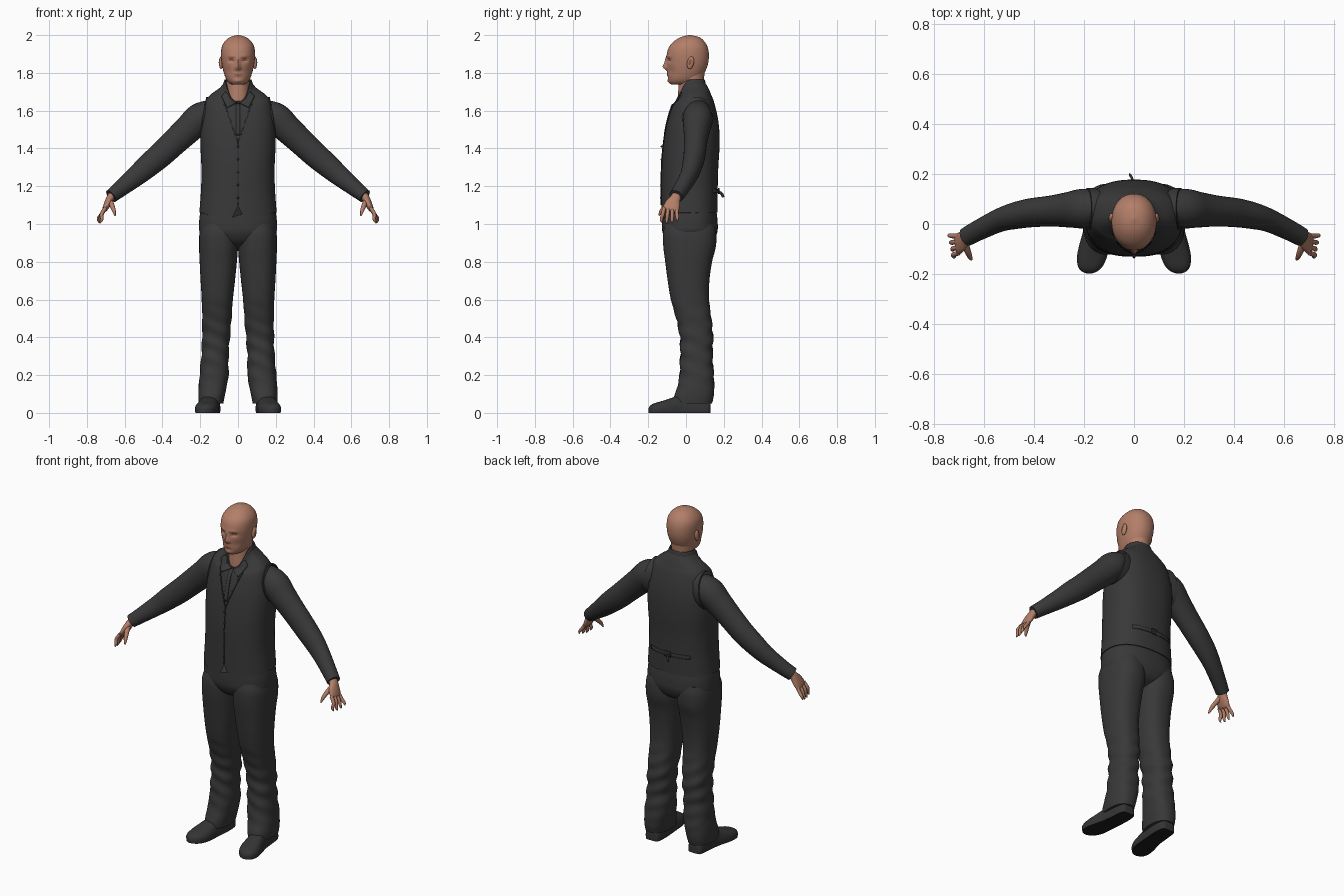
import bpy, bmesh, math
from mathutils import Vector
from mathutils.bvhtree import BVHTree

if "Cube" in bpy.data.objects:
    bpy.data.objects.remove(bpy.data.objects["Cube"])


def material(name, r, g, b):
    m = bpy.data.materials.new(name)
    m.diffuse_color = (r, g, b, 1)
    m.use_nodes = True
    m.node_tree.nodes["Principled BSDF"].inputs["Base Color"].default_value = m.diffuse_color
    return m


SKIN = material("skin", 0.45, 0.21, 0.14)
SHADE = material("eye_and_lip_skin", 0.25, 0.10, 0.07)
CLOTH = material("charcoal_cloth", 0.040, 0.040, 0.041)
TRIM = material("dark_trim", 0.025, 0.025, 0.026)
SHOE = material("shoe_leather", 0.035, 0.035, 0.036)
SOLE = material("shoe_sole", 0.012, 0.012, 0.012)


def finish(bm, name, mats, angle=50):
    bmesh.ops.recalc_face_normals(bm, faces=bm.faces)
    me = bpy.data.meshes.new(name)
    bm.to_mesh(me)
    bm.free()
    ob = bpy.data.objects.new(name, me)
    bpy.context.collection.objects.link(ob)
    for m in mats:
        me.materials.append(m)
    bpy.ops.object.select_all(action='DESELECT')
    ob.select_set(True)
    bpy.context.view_layer.objects.active = ob
    bpy.ops.object.shade_smooth_by_angle(angle=math.radians(angle))
    return ob


def spline(secs, k):
    """Smoothly fill in k steps between section tuples."""
    out = []
    for i in range(len(secs) - 1):
        p0, p1, p2 = secs[max(i - 1, 0)], secs[i], secs[i + 1]
        p3 = secs[min(i + 2, len(secs) - 1)]
        for j in range(k):
            t = j / k
            out.append(tuple(0.5 * (2 * b + (c - a) * t + (2 * a - 5 * b + 4 * c - d) * t * t
                                    + (3 * b - a - 3 * c + d) * t ** 3)
                             for a, b, c, d in zip(p0, p1, p2, p3)))
    return out + [secs[-1]]


def loft(name, rings, mats, tweak=None, rule=None, caps=True):
    bm = bmesh.new()
    vs = [[bm.verts.new(tweak(p) if tweak else p) for p in r] for r in rings]
    n = len(vs[0])
    for a, b in zip(vs, vs[1:]):
        for i in range(n):
            bm.faces.new((a[i], a[(i + 1) % n], b[(i + 1) % n], b[i]))
    if caps:
        bm.faces.new(vs[0])
        bm.faces.new(vs[-1])
    bmesh.ops.recalc_face_normals(bm, faces=bm.faces)
    if rule:
        for f in bm.faces:
            f.material_index = rule(f)
    return finish(bm, name, mats)


def spow(v, e):
    return math.copysign(abs(v) ** e, v)


def level_ring(z, x0, x1, yf, yb, dip=0, n=64, power=2.4):
    """Horizontal rounded ring; dip lowers its front."""
    pts = []
    for i in range(n):
        a = 2 * math.pi * i / n
        c, s = spow(math.cos(a), 2 / power), spow(math.sin(a), 2 / power)
        pts.append(Vector(((x0 + x1) / 2 + (x1 - x0) / 2 * c,
                           (yf + yb) / 2 + (yb - yf) / 2 * s, z - dip * max(0, -s) ** 2)))
    return pts


def body(name, secs, mats, k=5, power=2.4, n=64, **kw):
    """Sections are (z, half width, front y, back y, dip)."""
    return loft(name, [level_ring(z, -w, w, f, b, d, n, power)
                       for z, w, f, b, d in spline(secs, k)], mats, **kw)


def limb(name, secs, mats, side, k=5, n=32):
    """Tube through (x, y, z, radius in front plane, radius in depth)."""
    s = spline(secs, k)
    rings = []
    for i, (x, y, z, a, b) in enumerate(s):
        t = (Vector(s[min(i + 1, len(s) - 1)][:3]) - Vector(s[max(i - 1, 0)][:3])).normalized()
        u = t.cross(Vector((0, 1, 0))).normalized()
        v = u.cross(t)
        rings.append([Vector((x, y, z)) + u * a * math.cos(q) + v * b * math.sin(q)
                      for q in (2 * math.pi * j / n for j in range(n))])
    return loft(name, [[Vector((side * p.x, p.y, p.z)) for p in r] for r in rings], mats)


def ball(name, loc, size, mat, tilt=0):
    bm = bmesh.new()
    bmesh.ops.create_uvsphere(bm, u_segments=20, v_segments=12, radius=1)
    for v in bm.verts:
        v.co = Vector(a * b for a, b in zip(v.co, size))
    ob = finish(bm, name, [mat])
    ob.location, ob.rotation_euler = loc, (tilt, 0, 0)


# Head: lofted skull with face features pressed in and pulled out
BUMPS = [(0, 1.832, .012, .017, .022), (0, 1.862, .009, .022, .010), (.036, 1.868, .016, .010, -.011),
         (.032, 1.889, .022, .007, .004), (0, 1.788, .022, .005, .006), (0, 1.798, .022, .004, .003),
         (0, 1.757, .020, .010, .006), (.05, 1.81, .018, .02, -.004), (.013, 1.825, .007, .007, .006)]


def face(p):
    if p.y < 0.02:
        for x, z, sx, sz, amp in BUMPS:
            p.y -= amp * math.exp(-((abs(p.x) - x) / sx) ** 2 - ((p.z - z) / sz) ** 2)
    return p


def face_colour(f):
    c = f.calc_center_median()
    eye = ((abs(c.x) - .036) / .016) ** 2 + ((c.z - 1.868) / .006) ** 2 < 1
    lip = (c.x / .022) ** 2 + ((c.z - 1.793) / .004) ** 2 < 1
    return int(c.y < -.04 and (eye or lip))


body("head", [(1.738, .020, -.07, 0, 0), (1.742, .040, -.083, .04, 0), (1.762, .060, -.093, .07, 0),
              (1.80, .075, -.097, .098, 0), (1.85, .086, -.101, .117, 0), (1.90, .090, -.101, .121, 0),
              (1.94, .085, -.088, .113, 0), (1.97, .067, -.060, .094, 0), (1.99, .041, -.026, .068, 0),
              (2.0, .006, .014, .026, 0)], [SKIN, SHADE], k=8, n=96, power=2.15, tweak=face, rule=face_colour)
body("neck", [(1.58, .064, -.045, .088, 0), (1.66, .063, -.044, .09, 0), (1.72, .060, -.040, .092, 0),
              (1.80, .064, -.035, .098, 0)], [SKIN], power=2)


# Waistcoat with pointed front hem
def hem(p):
    if p.y < 0 and p.z < 1.2:
        ax = abs(p.x)
        d = .035 - ax / .042 * .085 if ax < .042 else -.05 * max(0, 1 - (ax - .042) / .15)
        p.z += d * (1.2 - p.z) / .14
    return p


vest = body("waistcoat", [(1.06, .205, -.131, .168, 0), (1.12, .200, -.131, .168, 0), (1.2, .195, -.130, .168, 0),
                          (1.3, .194, -.129, .171, 0), (1.4, .198, -.122, .177, 0), (1.5, .198, -.108, .176, 0),
                          (1.58, .188, -.092, .165, .01), (1.65, .172, -.075, .147, .03), (1.685, .145, -.062, .133, .05),
                          (1.72, .098, -.052, .118, .08), (1.745, .072, -.046, .10, .10), (1.74, .045, -.01, .07, .10)],
            [CLOTH], n=96, tweak=hem)
# Standing shirt collar, dipped at the throat
body("shirt_collar", [(1.69, .092, -.056, .117, .06), (1.74, .079, -.051, .105, .095),
                      (1.765, .070, -.047, .098, .115), (1.755, .062, -.040, .09, .11)], [CLOTH], caps=False)

tree = BVHTree.FromObject(vest, bpy.context.evaluated_depsgraph_get())


def drape(name, corners, mat, back=False, n=10, lift=.002, thick=.006):
    """Cloth panel between four (x, z) corners laid on the waistcoat."""
    d = 1 if back else -1
    a, b, c, e = (Vector(p) for p in corners)
    bm = bmesh.new()
    rows = []
    for i in range(n + 1):
        row = []
        for j in range(5):
            q = a.lerp(b, i / n).lerp(e.lerp(c, i / n), j / 4)
            hit = tree.ray_cast(Vector((q.x, d, q.y)), Vector((0, -d, 0)))[0]
            hit = hit or tree.find_nearest(Vector((q.x, d * .06, q.y)))[0]
            row.append(bm.verts.new((q.x, hit.y + d * lift, q.y)))
        rows.append(row)
    for r, s in zip(rows, rows[1:]):
        for j in range(4):
            bm.faces.new((r[j], r[j + 1], s[j + 1], s[j]))
    ob = finish(bm, name, [mat])
    m = ob.modifiers.new("thickness", 'SOLIDIFY')
    m.thickness, m.offset = thick, 0


for s, tag in ((1, "left"), (-1, "right")):
    drape("collar_wing_" + tag, [(s * .004, 1.645), (s * .066, 1.70), (s * .088, 1.675), (s * .058, 1.615)],
          CLOTH, lift=.005)
    drape("neckline_edge_" + tag, [(s * .078, 1.64), (0, 1.425), (0, 1.44), (s * .070, 1.64)], TRIM, thick=.004)
drape("shirt_placket", [(-.010, 1.635), (-.010, 1.47), (.010, 1.47), (.010, 1.635)], CLOTH)
drape("front_opening", [(-.002, 1.43), (-.002, 1.10), (.002, 1.10), (.002, 1.43)], TRIM, thick=.004)
for i in range(5):
    ball("waistcoat_button", (0, -.127 - .001 * i, 1.41 - .068 * i), (.006, .007, .006), TRIM)
# Back cinch strap with buckle and loose tail
drape("back_strap", [(-.13, 1.185), (.13, 1.185), (.13, 1.165), (-.13, 1.165)], CLOTH, back=True)
drape("strap_buckle", [(-.02, 1.19), (.02, 1.19), (.02, 1.16), (-.02, 1.16)], TRIM, back=True, lift=.006)
limb("strap_tail", [(-.005, .172, 1.172, .003, .008), (-.01, .188, 1.160, .003, .008),
                    (-.018, .198, 1.142, .003, .007)], [CLOTH], 1, n=8)

# Trouser seat
body("trouser_seat", [(.865, .02, -.02, .06, 0), (.90, .13, -.09, .135, 0), (.95, .198, -.122, .164, 0),
                      (1.0, .206, -.128, .168, 0), (1.06, .200, -.124, .162, 0), (1.12, .185, -.11, .15, 0)], [CLOTH])

LEG = [(.05, .078, .207, -.065, .138), (.09, .070, .210, -.062, .147), (.14, .060, .208, -.045, .149),
       (.2, .050, .203, -.034, .147), (.3, .050, .194, -.030, .140), (.4, .043, .190, -.032, .143),
       (.5, .034, .190, -.052, .134), (.6, .027, .192, -.080, .122), (.7, .016, .198, -.097, .124),
       (.8, .006, .203, -.110, .138), (.88, .0, .206, -.120, .158), (.95, .0, .204, -.122, .160),
       (1.0, .01, .19, -.11, .15)]
SLEEVE = [(.13, .066, 1.59, .070, .065), (.20, .062, 1.56, .081, .079), (.26, .057, 1.505, .076, .071),
          (.33, .052, 1.44, .071, .062), (.41, .045, 1.365, .067, .058), (.48, .032, 1.305, .062, .053),
          (.54, .014, 1.253, .054, .046), (.62, -.024, 1.188, .043, .041), (.672, -.052, 1.147, .037, .038)]
SHOES = [(.130, .142, .020, .04), (.120, .142, .042, .07), (.06, .143, .050, .095), (-.02, .150, .052, .095),
         (-.08, .160, .058, .078), (-.13, .168, .060, .062), (-.17, .175, .049, .05), (-.190, .178, .030, .038),
         (-.199, .179, .008, .022)]


def wrinkle(p):
    if .1 < p.z < .62:
        w = .004 * math.sin(math.pi * (p.z - .1) / .52)
        p.y += w * math.sin(p.z * 75 + p.x * 30)
        p.x += w * .7 * math.sin(p.z * 62 + p.y * 25)
    return p


def shoe_ring(y, cx, w, h, side, n=32):
    pts = []
    for i in range(n):
        a = 2 * math.pi * i / n
        z = math.sin(a)
        pts.append(Vector((side * (cx + w * spow(math.cos(a), .7)), y,
                           .02 + (h - .02) * z if z > 0 else max(0, .02 + .06 * z))))
    return pts


for s, tag in ((1, "left"), (-1, "right")):
    # Trouser leg and shoe
    loft("trouser_leg_" + tag, [level_ring(z, s * a, s * b, f, k, n=48)
                                for z, a, b, f, k in spline(LEG, 7)], [CLOTH], tweak=wrinkle)
    loft("shoe_" + tag, [shoe_ring(*q, s) for q in spline(SHOES, 4)], [SHOE, SOLE],
         rule=lambda f: int(f.normal.z < -.5))
    # Sleeve and armhole seam
    limb("sleeve_" + tag, SLEEVE, [CLOTH], s)
    seam = [(.186 - .018 * math.sin(a), .061 + .083 * math.cos(a), 1.563 + .108 * math.sin(a))
            for a in (2 * math.pi * i / 40 for i in range(40))]
    loft("armhole_edge_" + tag, [[Vector((s * (x + dx), .061 + (y - .061) * g, 1.563 + (z - 1.563) * g))
                                  for x, y, z in seam]
                                 for dx, g in ((-.04, .95), (-.02, 1.0), (0, 1.01), (.002, .93))], [CLOTH], caps=False)
    # Palm, fingers and thumb
    limb("palm_" + tag, [(.660, -.045, 1.160, .022, .026), (.676, -.056, 1.137, .021, .028),
                         (.690, -.070, 1.108, .019, .040), (.704, -.080, 1.080, .014, .043),
                         (.709, -.083, 1.069, .007, .036)], [SKIN], s, n=20)
    for i, drop in enumerate((.012, .003, 0, .006)):
        y0, y1 = -.050 - .022 * i, -.046 - .028 * i
        x1 = .744 - .006 * i
        limb(f"finger_{i + 1}_{tag}", [(.702, y0, 1.085, .010, .010), (.722, (y0 + y1) / 2, 1.052, .010, .010),
                                       (x1 - .006, y1, 1.020 + drop, .0085, .0085),
                                       (x1, y1, 1.003 + drop, .003, .003)], [SKIN], s, n=12)
    limb("thumb_" + tag, [(.680, -.070, 1.125, .015, .015), (.667, -.105, 1.098, .013, .013),
                          (.657, -.130, 1.070, .010, .010), (.651, -.143, 1.045, .004, .004)], [SKIN], s, n=12)
    # Ear
    ball("ear_" + tag, (s * .090, .024, 1.853), (.011, .018, .034), SKIN, -.2)
    ball("ear_hollow_" + tag, (s * .097, .022, 1.856), (.005, .009, .019), SHADE, -.2)
